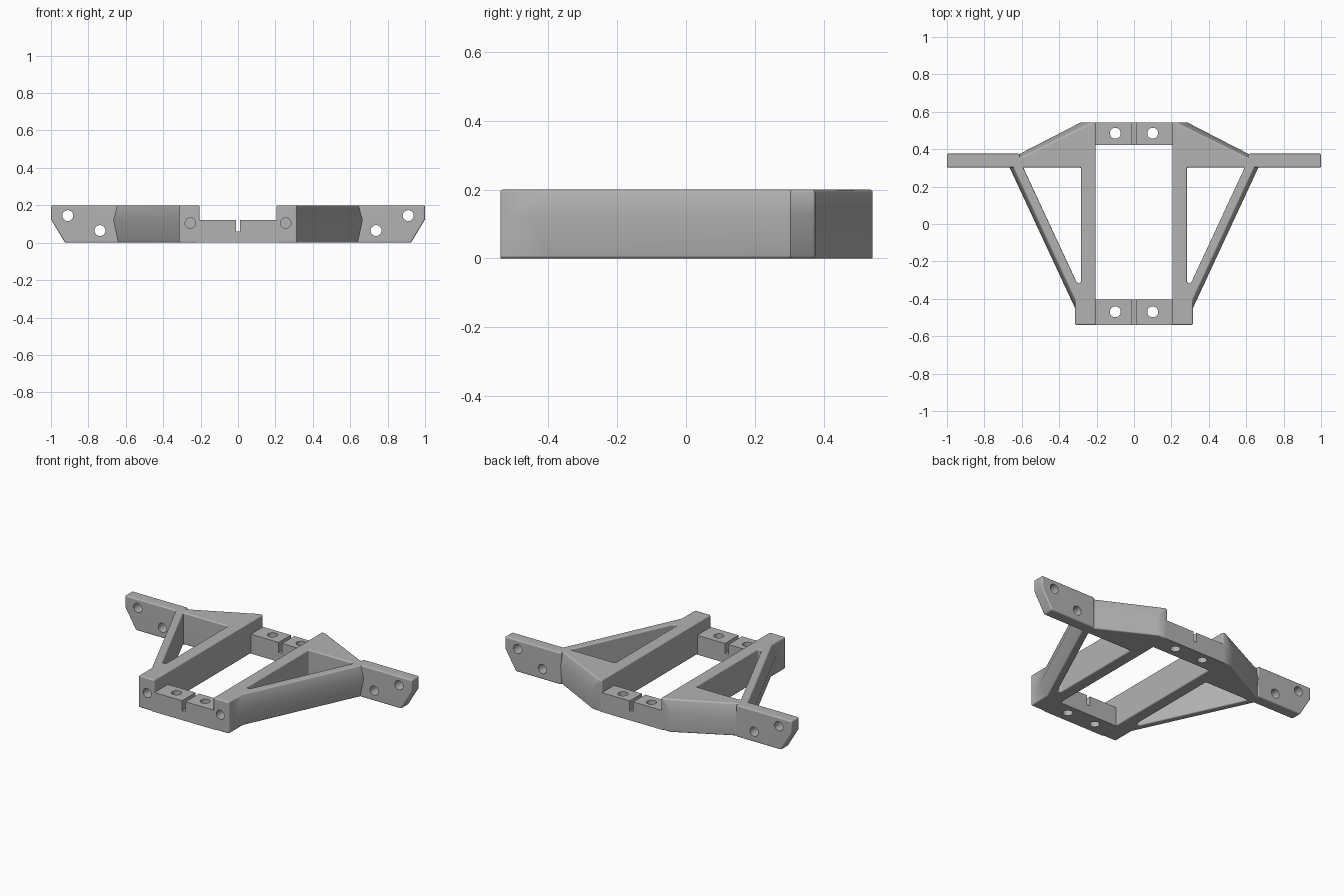
import bpy
import bmesh
from math import radians
from mathutils import Matrix

if "Cube" in bpy.data.objects:
    bpy.data.objects.remove(bpy.data.objects["Cube"])

grey = bpy.data.materials.new("matte grey")
grey.use_nodes = True
colour = (0.45, 0.45, 0.45, 1)
grey.diffuse_color = colour
grey.node_tree.nodes["Principled BSDF"].inputs["Base Color"].default_value = colour
cutters = []


def add_object(name, bm):
    bmesh.ops.recalc_face_normals(bm, faces=bm.faces)
    mesh = bpy.data.meshes.new(name)
    bm.to_mesh(mesh)
    bm.free()
    obj = bpy.data.objects.new(name, mesh)
    bpy.context.collection.objects.link(obj)
    mesh.materials.append(grey)
    return obj


def loft(rings):
    """Skin a stack of matching outlines and close both ends."""
    bm = bmesh.new()
    loops = [[bm.verts.new(p) for p in ring] for ring in rings]
    for low, high in zip(loops, loops[1:]):
        for i in range(len(low)):
            j = (i + 1) % len(low)
            bm.faces.new((low[i], low[j], high[j], high[i]))
    bm.faces.new(loops[0])
    bm.faces.new(loops[-1])
    return bm


def across(profile, y0, y1):
    """Extrude an x-z profile along y."""
    return loft([[(x, y, z) for x, z in profile] for y in (y0, y1)])


def cut(obj, cutter):
    cutter.hide_render = True
    cutters.append(cutter)
    mod = obj.modifiers.new("cut", "BOOLEAN")
    mod.object = cutter
    mod.solver = "EXACT"


def drill(obj, centre, radius, depth, axis):
    bm = bmesh.new()
    bmesh.ops.create_cone(bm, cap_ends=True, segments=32, radius1=radius,
                          radius2=radius, depth=depth)
    turn = Matrix.Rotation(radians(90), 4, "X") if axis == "y" else Matrix()
    bm.transform(Matrix.Translation(centre) @ turn)
    cut(obj, add_object("drill_cutter", bm))


def soften(obj, width):
    mod = obj.modifiers.new("soft edges", "BEVEL")
    mod.width = width
    mod.segments = 3
    mod.limit_method = "ANGLE"
    mod.angle_limit = radians(36)
    mod.use_clamp_overlap = False


def mirror(obj):
    obj.modifiers.new("mirror", "MIRROR").use_mirror_merge = False


FRONT, BACK, TOP = -0.54, 0.543, 0.2


# Side frames: rail, outward arm with a bulging flank, chamfered rear brace
def frame_ring(z, kink_y, arm_x, brace_x, wing_x, wing_y):
    outline = [(0.205, FRONT), (0.315, FRONT), (0.315, kink_y), (arm_x, 0.308),
               (arm_x, wing_y), (wing_x, wing_y), (brace_x, BACK), (0.205, BACK)]
    return [(x, y, z) for x, y in outline]


frames = add_object("side_frames", loft([
    frame_ring(0, -0.395, 0.642, 0.27, 0.605, 0.368),
    frame_ring(0.12, -0.45, 0.668, 0.285, 0.615, 0.373),
    frame_ring(TOP, -0.405, 0.647, 0.225, 0.6, 0.358)]))

# Rounded triangular opening between rail and arm
opening = [(0.283, -0.315), (0.305, -0.315), (0.592, 0.302), (0.283, 0.302)]
bm = loft([[(x, y, z) for x, y in opening] for z in (-0.1, 0.3)])
uprights = [e for e in bm.edges if abs(e.verts[0].co.z - e.verts[1].co.z) > 0.2]
bmesh.ops.bevel(bm, geom=uprights, offset=0.009, segments=6, profile=0.5,
                affect="EDGES")
cut(frames, add_object("opening_cutter", bm))
soften(frames, 0.008)
drill(frames, (0.255, FRONT, 0.105), 0.028, 0.2, "y")
mirror(frames)

# Wing plates with clipped lower tips and two bolt holes each
wings = add_object("wing_plates", across(
    [(0.61, 0), (0.925, 0), (1, 0.125), (1, TOP), (0.61, TOP)], 0.302, 0.376))
soften(wings, 0.008)
for x, z in ((0.91, 0.145), (0.738, 0.065)):
    drill(wings, (x, 0.34, z), 0.029, 0.3, "y")
mirror(wings)

# Low cross bars with a central slot and two vertical bolt holes
half = [(0.22, 0), (0.22, 0.122), (0.012, 0.122), (0.012, 0.06)]
profile = half + [(-x, z) for x, z in reversed(half)]
bars = []
for name, y0, y1 in (("front_cross_bar", FRONT, -0.405),
                     ("rear_cross_bar", 0.422, BACK)):
    bar = add_object(name, across(profile, y0, y1))
    for x in (-0.1, 0.1):
        drill(bar, (x, (y0 + y1) / 2 + 0.003, 0.1), 0.029, 0.4, "z")
    bars.append(bar)

# Apply the modifiers, then shade
bpy.ops.object.select_all(action="DESELECT")
parts = [frames, wings] + bars
for part in parts:
    part.select_set(True)
bpy.context.view_layer.objects.active = frames
bpy.ops.object.convert(target="MESH")
bpy.ops.object.shade_smooth_by_angle(angle=radians(32))
for part in parts:
    mod = part.modifiers.new("even shading", "WEIGHTED_NORMAL")
    mod.keep_sharp = True
for cutter in cutters:
    bpy.data.objects.remove(cutter)
